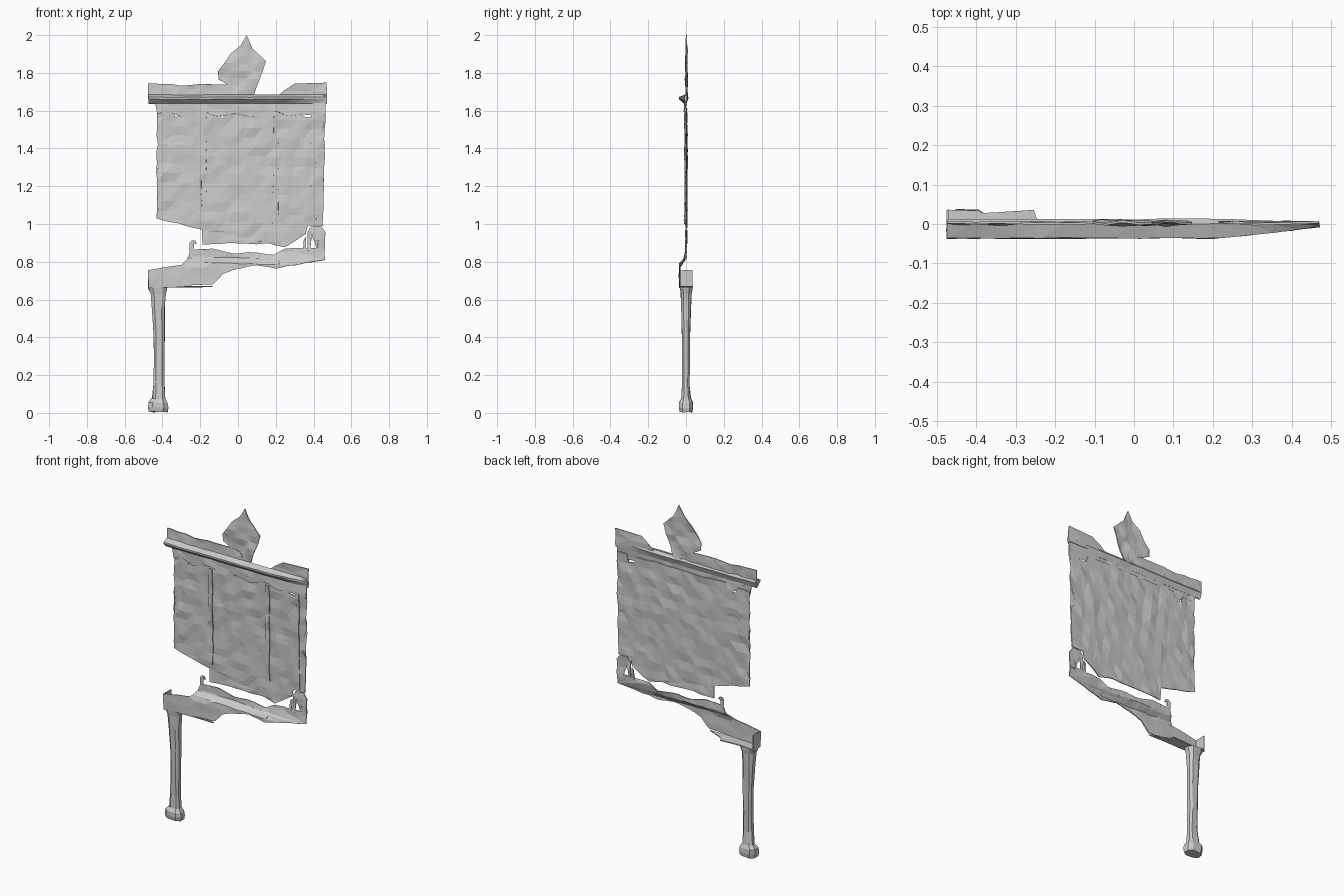
import bpy, bmesh, math
from mathutils import Vector, noise


def roughen(bm, amp, depth):
    # chipped, uneven surface
    for v in bm.verts:
        n = noise.noise_vector(v.co * 17.3)
        v.co += Vector((n.x * amp, n.y * depth, n.z * amp))


def finish(bm, name, thick=0.0):
    bmesh.ops.triangulate(bm, faces=bm.faces[:])
    bmesh.ops.recalc_face_normals(bm, faces=bm.faces[:])
    me = bpy.data.meshes.new(name)
    bm.to_mesh(me)
    bm.free()
    ob = bpy.data.objects.new(name, me)
    bpy.context.collection.objects.link(ob)
    if thick:
        mod = ob.modifiers.new("thickness", 'SOLIDIFY')
        mod.thickness = thick
        mod.offset = 0
    return ob


def sheet(name, outline, place, step=0.06, zcuts=(), thick=0.006, amp=0.006, depth=0.008):
    # thin broken plate: flat outline cut into cells, then placed in depth
    bm = bmesh.new()
    bm.faces.new([bm.verts.new((x, 0, z)) for x, z in outline])
    bmesh.ops.triangulate(bm, faces=bm.faces[:])
    xs = [i * step + 0.007 for i in range(-9, 10)]
    zs = list(zcuts) + [i * step + 0.011 for i in range(int(2 / step) + 1)]
    cuts = [((x, 0, 0), (1, 0, 0.12)) for x in xs] + [((0, 0, z), (0.03, 0, 1)) for z in zs]
    for co, no in cuts:
        bmesh.ops.bisect_plane(bm, geom=bm.verts[:] + bm.edges[:] + bm.faces[:],
                               dist=1e-4, plane_co=co, plane_no=no)
    bmesh.ops.remove_doubles(bm, verts=bm.verts[:], dist=0.003)
    for v in bm.verts:
        v.co = Vector(place(v.co.x, v.co.z))
    roughen(bm, amp, depth)
    return finish(bm, name, thick)


def loft(name, rings, amp=0.003, depth=0.003):
    # solid skin through a list of point rings, capped at both ends
    bm = bmesh.new()
    vs = [[bm.verts.new(p) for p in r] for r in rings]
    n = len(vs[0])
    for a, b in zip(vs, vs[1:]):
        for i in range(n):
            bm.faces.new((a[i], a[(i + 1) % n], b[(i + 1) % n], b[i]))
    bm.faces.new(vs[0])
    bm.faces.new(vs[-1])
    roughen(bm, amp, depth)
    return finish(bm, name)


def at(y):
    return lambda x, z: (x, y, z)


# Main board with notched top and broken bottom
sheet("back_board", [
    (-.43, 1.03), (-.19, .97), (-.185, .895), (.245, .895), (.25, .878), (.36, .945),
    (.37, .99), (.45, .99), (.455, 1.2), (.425, 1.27), (.46, 1.41), (.46, 1.61), (.4, 1.61),
    (.385, 1.565), (.345, 1.57), (.33, 1.61), (-.27, 1.61), (-.29, 1.57), (-.33, 1.565),
    (-.345, 1.6), (-.43, 1.6), (-.425, 1.3)], at(0.002), step=0.05, thick=0.005)

# Raised upright battens on the board
for i, x in enumerate((-.18, .2, .4)):
    sheet(f"batten_{i}", [(x - .015, 1.0), (x + .015, 1.0), (x + .012, 1.58), (x - .012, 1.58)],
          at(-.003), step=0.05)

# Ragged hanging band under the cornice
ragged = [(-.43 + i * .0635, 1.582 + .014 * math.sin(i * 2.1)) for i in range(15)]
sheet("hanging_band", ragged + [(.465, 1.68), (-.44, 1.68)], at(-.004), step=0.055)

# Projecting cornice moulding
rings = []
for i in range(17):
    x = -.473 + i * .059
    k = 1 - .75 * max(0, (x - .22) / .25)
    rings.append([(x, y * k, z) for y, z in
                  ((.013, 1.668), (0, 1.685), (-.036, 1.672), (-.035, 1.661), (-.012, 1.64), (0, 1.635))])
loft("cornice", rings)

# Broken upper rail, left and right remains
sheet("upper_rail_left", [(-.475, 1.66), (.06, 1.66), (.01, 1.73), (-.05, 1.735), (-.2, 1.742),
                          (-.3, 1.735), (-.475, 1.745)], at(0.003), step=0.05)
sheet("upper_rail_right", [(.19, 1.66), (.47, 1.65), (.47, 1.745), (.3, 1.745), (.25, 1.70)],
      at(0.002), step=0.05)

# Pointed crest
sheet("crest", [(.055, 1.67), (.085, 1.685), (.148, 1.86), (.08, 1.925), (.045, 2.0), (.015, 1.945),
                (-.035, 1.905), (-.105, 1.81), (-.105, 1.765), (-.05, 1.735), (.0, 1.725)],
      at(0.003), step=0.04, amp=0.003, depth=0.012)


# Seat rail: front apron that steps back over a sloping ledge into a ragged strip
def rail_place(x, z):
    front = -.034 * (1 - .75 * max(0, (x - .2) / .26))
    edge = .79 + .02 * max(0, x)
    t = min(1, max(0, (z - edge) / .03))
    return x, front * (1 - t), z


sheet("seat_rail", [
    (-.475, .66), (-.33, .67), (-.135, .68), (-.08, .735), (0, .765), (.1, .782), (.2, .765),
    (.46, .81), (.46, .87), (.36, .875), (.31, .86), (.25, .87), (.19, .835), (.1, .85), (-.03, .845),
    (-.14, .87), (-.17, .845), (-.21, .865), (-.25, .86), (-.27, .81), (-.3, .785), (-.475, .755)],
      rail_place, step=0.05, zcuts=(.79, .82), amp=0.004, depth=0.004)

# Remains of the openwork arch and the broken scroll
sheet("arch_remains", [
    (.365, .86), (.385, .86), (.39, .945), (.412, .955), (.43, .945), (.425, .86), (.46, .86),
    (.463, .96), (.44, .99), (.385, .985), (.37, .96)], at(0), step=0.04, amp=0.004)
sheet("arch_shard", [(.34, .865), (.358, .865), (.362, .93), (.348, .915)], at(0), step=0.04)
hook = [(-.245 + .02 * math.cos(a) + .008, .893 + .022 * math.sin(a)) for a in (3.6, 2.8, 1.9, 1, .2)]
inner = [(-.237 + .01 * math.cos(a), .893 + .011 * math.sin(a)) for a in (.2, 1, 1.9, 2.8, 3.6)]
sheet("broken_scroll", hook + inner + [(-.235, .855), (-.255, .855)], at(0), amp=0.001)

# Corner return and underside of the seat above the leg
sheet("corner_side", [(-.036, .66), (.035, .66), (.036, .755), (-.036, .755)],
      lambda u, z: (-.472, u, z), amp=0.003, depth=0.003)
sheet("corner_underside", [(-.473, -.035), (-.135, -.035), (-.2, -.01), (-.245, .01), (-.255, .036),
                           (-.38, .028), (-.473, .037)],
      lambda x, v: (x, v, .668), amp=0.003, depth=0.002)

# Front leg with chamfered square section and block foot
profile = [(0.005, -.422, .048, .033), (.03, -.422, .053, .037), (.055, -.422, .051, .036),
           (.075, -.42, .034, .025), (.15, -.418, .029, .02), (.28, -.417, .029, .021),
           (.42, -.419, .031, .022), (.55, -.421, .035, .025), (.63, -.423, .039, .028),
           (.65, -.424, .047, .032), (.67, -.424, .05, .035)]
loft("front_leg", [[(cx + sx * rx, sy * ry, z) for sx, sy in
                    ((1, .5), (.55, 1), (-.55, 1), (-1, .5), (-1, -.5), (-.55, -1), (.55, -1), (1, -.5))]
                   for z, cx, rx, ry in profile], amp=0.006, depth=0.004)
